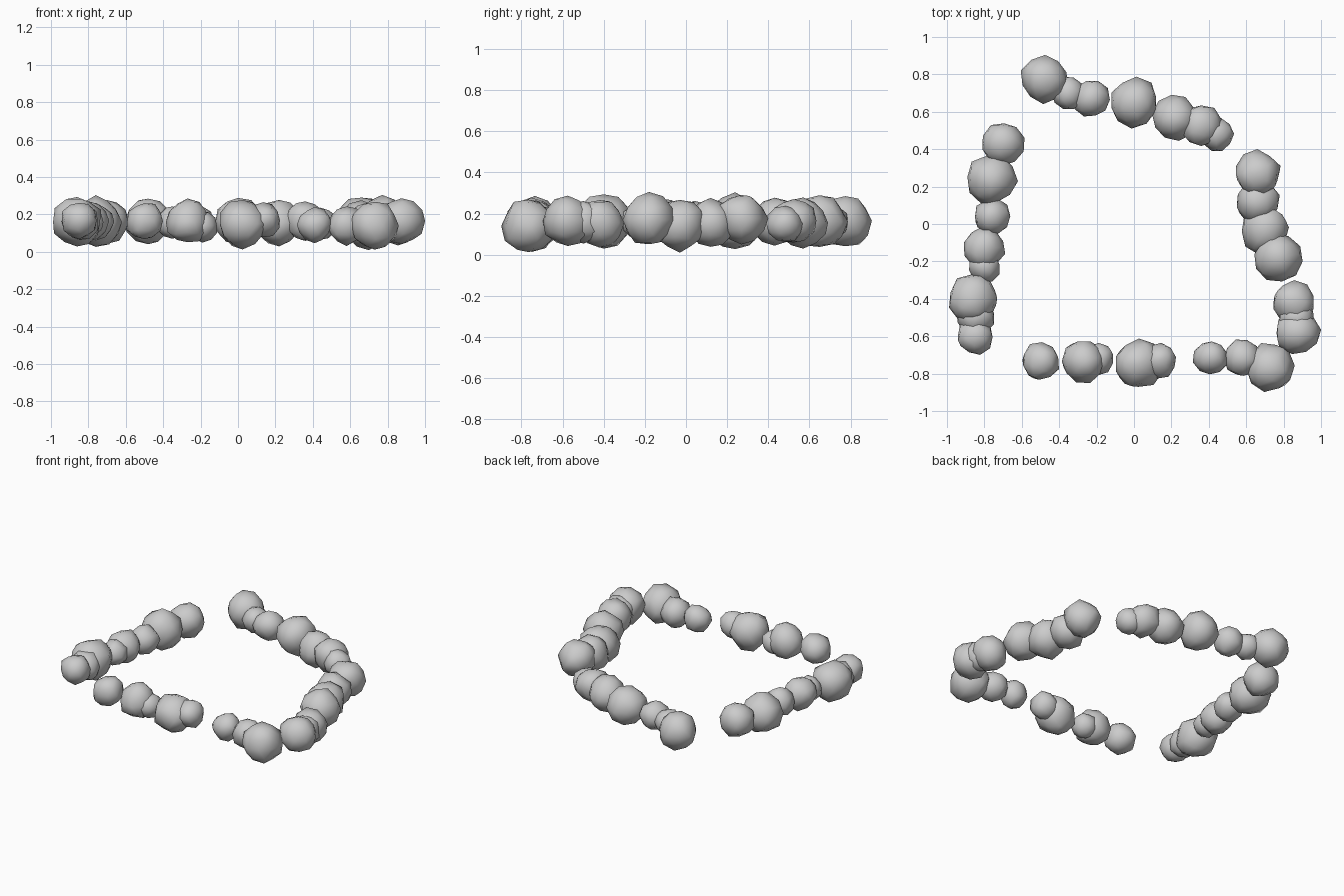
import bpy, bmesh, random, math

random.seed(7)

# Each wall of the stone ring: (x, y, z, radius) per stone
walls = {
    "back": [(-.48, .775, .165, .128), (-.35, .70, .16, .088), (-.23, .67, .16, .1),
             (0, .65, .16, .132), (.22, .57, .155, .12), (.36, .525, .165, .112),
             (.44, .48, .15, .09)],
    "right": [(.66, .27, .175, .122), (.66, .12, .15, .12), (.70, -.03, .145, .13),
              (.77, -.18, .17, .128), (.855, -.42, .155, .118), (.87, -.50, .16, .1),
              (.875, -.575, .165, .122)],
    "front": [(-.50, -.735, .165, .102), (-.27, -.735, .16, .118), (-.19, -.72, .14, .085),
              (.025, -.75, .15, .13), (.135, -.73, .17, .094), (.41, -.715, .145, .092),
              (.58, -.715, .14, .102), (.73, -.765, .14, .13)],
    "left": [(-.70, .43, .165, .117), (-.76, .24, .16, .135), (-.76, .04, .16, .097),
             (-.80, -.13, .165, .112), (-.80, -.23, .16, .085), (-.86, -.40, .16, .135),
             (-.845, -.50, .16, .1), (-.85, -.60, .17, .098)],
}


def stone(name, x, y, z, r):
    # Coarse ball with each corner pushed in or out a little
    bm = bmesh.new()
    bmesh.ops.create_icosphere(bm, subdivisions=2, radius=r)
    for v in bm.verts:
        v.co *= random.uniform(.92, 1.07)
    me = bpy.data.meshes.new(name)
    bm.to_mesh(me)
    bm.free()
    for p in me.polygons:
        p.use_smooth = True
    ob = bpy.data.objects.new(name, me)
    ob.location = (x, y, z)
    ob.rotation_euler = (0, 0, random.uniform(0, math.tau))
    bpy.context.collection.objects.link(ob)


for side, stones in walls.items():
    for i, s in enumerate(stones, 1):
        stone(f"{side}_stone_{i}", *s)
